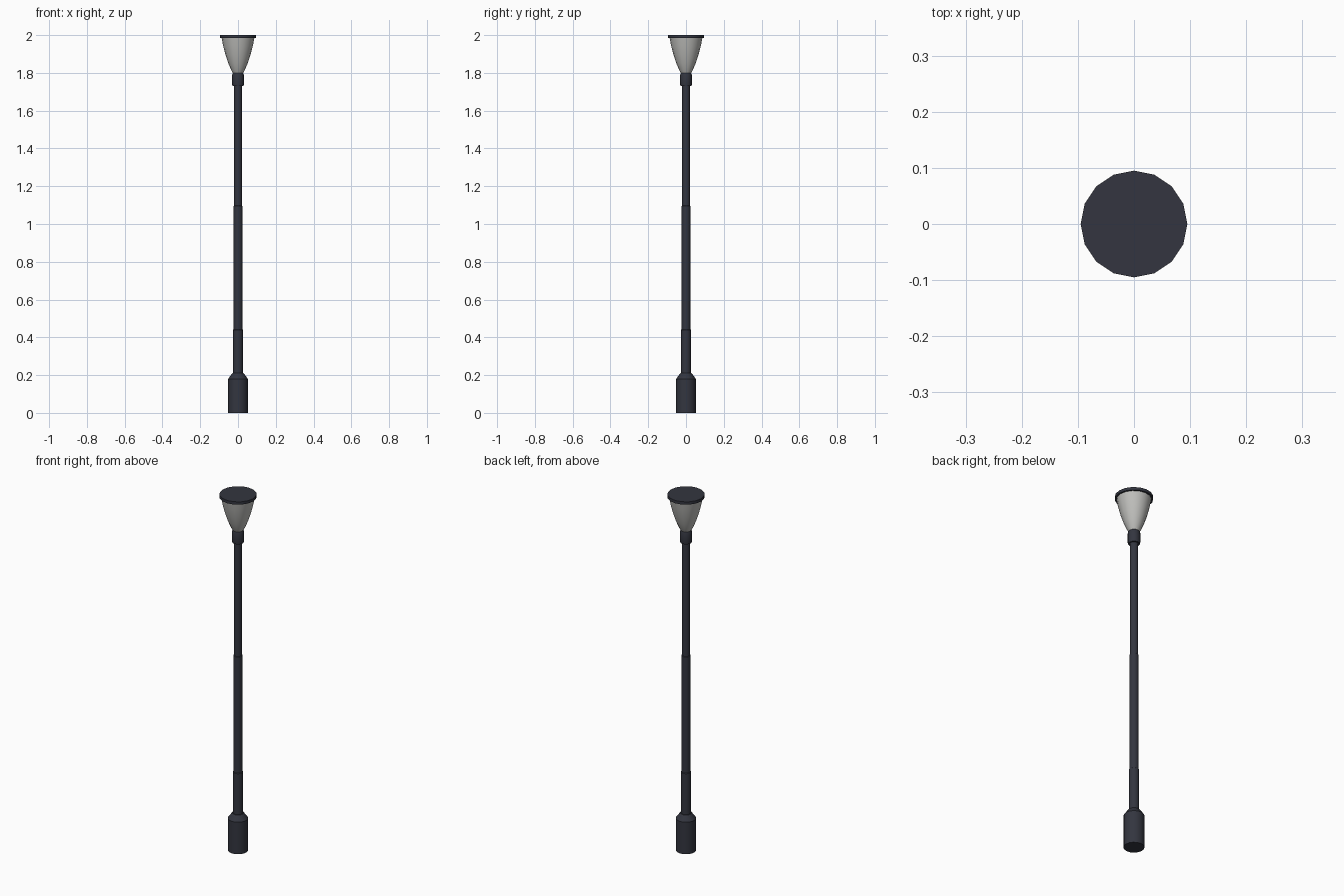
import bpy, bmesh, math

if "Cube" in bpy.data.objects:
    bpy.data.objects.remove(bpy.data.objects["Cube"])

SIDES = 16


def material(name, rgb):
    m = bpy.data.materials.new(name)
    m.diffuse_color = (*rgb, 1)
    m.use_nodes = True
    m.node_tree.nodes["Principled BSDF"].inputs["Base Color"].default_value = m.diffuse_color
    return m


dark = material("dark_metal", (0.033, 0.036, 0.05))
frosted = material("frosted_glass", (0.52, 0.52, 0.50))


def lathe(name, profile, mat):
    """Closed turned part from (radius, z) points, bottom to top."""
    bm = bmesh.new()
    rings = []
    for r, z in profile:
        rings.append([bm.verts.new((r * math.cos(2 * math.pi * i / SIDES),
                                    r * math.sin(2 * math.pi * i / SIDES), z))
                      for i in range(SIDES)])
    for a, b in zip(rings, rings[1:]):
        for i in range(SIDES):
            j = (i + 1) % SIDES
            bm.faces.new((a[i], a[j], b[j], b[i]))
    bm.faces.new(rings[0][::-1])
    bm.faces.new(rings[-1])
    mesh = bpy.data.meshes.new(name)
    bm.to_mesh(mesh)
    bm.free()
    obj = bpy.data.objects.new(name, mesh)
    bpy.context.collection.objects.link(obj)
    mesh.materials.append(mat)
    bpy.ops.object.select_all(action='DESELECT')
    bpy.context.view_layer.objects.active = obj
    obj.select_set(True)
    bpy.ops.object.shade_smooth_by_angle(angle=math.radians(30))
    return obj


# Base sleeve with sloped shoulder
lathe("base", [(0.052, 0), (0.052, 0.18), (0.03, 0.21)], dark)

# Pole stepping thinner twice
lathe("pole", [(0.026, 0.20), (0.026, 0.44), (0.0235, 0.442), (0.0235, 1.095),
               (0.021, 1.097), (0.021, 1.74)], dark)

# Collar under the lamp
lathe("collar", [(0.029, 1.73), (0.031, 1.737), (0.031, 1.79), (0.027, 1.80)], dark)

# Flared lamp bowl
lathe("lamp_bowl", [(0.025, 1.795), (0.036, 1.815), (0.051, 1.85), (0.066, 1.895),
                    (0.079, 1.945), (0.087, 1.987)], frosted)

# Flat lid
lathe("lid", [(0.095, 1.984), (0.095, 2.0)], dark)
